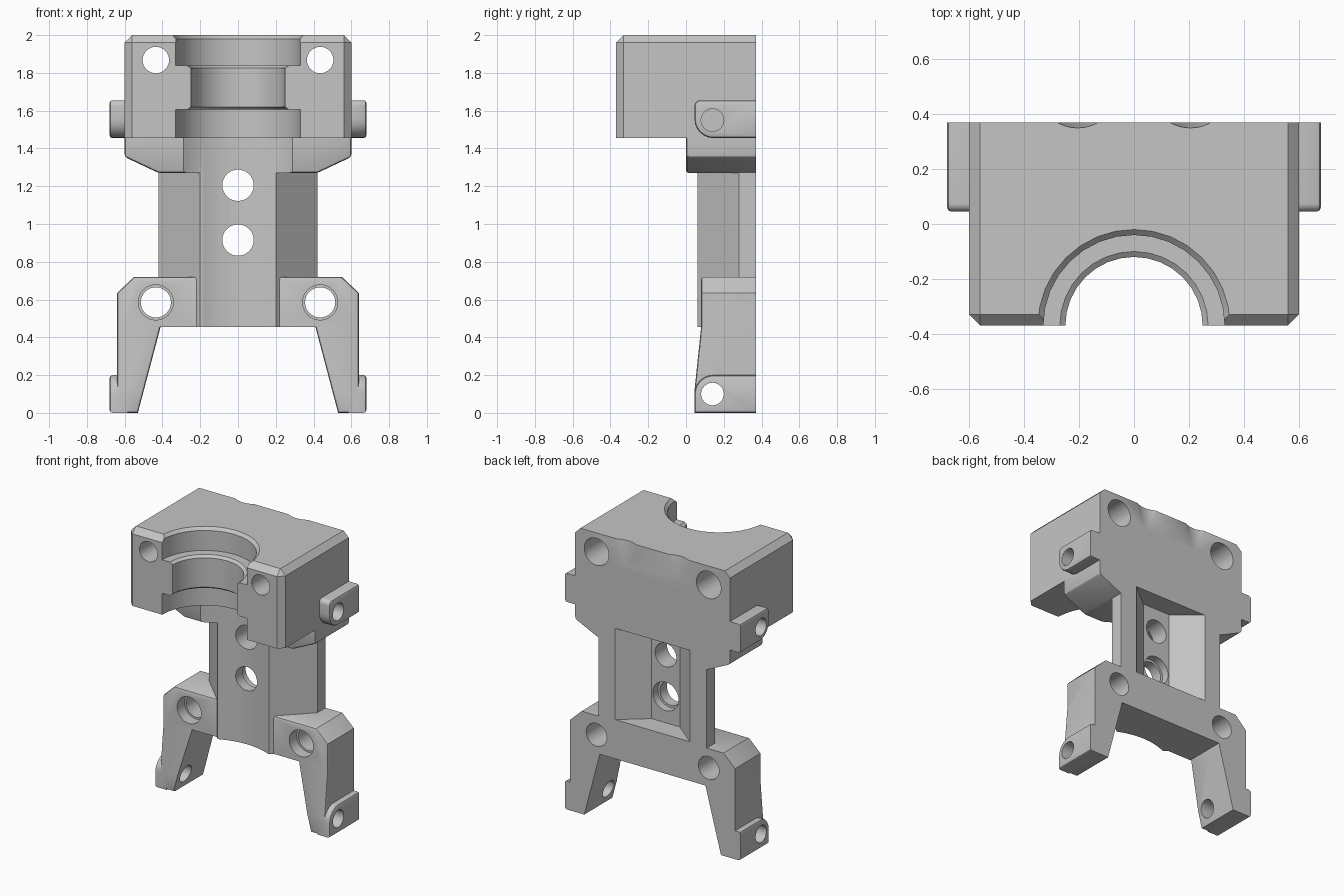
import bpy, bmesh, math

old = bpy.data.objects.get("Cube")
if old:
    bpy.data.objects.remove(old, do_unlink=True)

BACK = 0.37
FRONT = -BACK
HEAD_Z = 1.455
CROTCH_Z = 0.455


def place(axis, u, v, d):
    """Map profile coordinates (u, v) and depth d to model space."""
    return {"x": (d, u, v), "y": (u, d, v), "z": (u, v, d)}[axis]


def finish(name, bm):
    bmesh.ops.recalc_face_normals(bm, faces=bm.faces)
    mesh = bpy.data.meshes.new(name)
    bm.to_mesh(mesh)
    bm.free()
    ob = bpy.data.objects.new(name, mesh)
    bpy.context.collection.objects.link(ob)
    return ob


def bevel(bm, test, width, segments):
    edges = [e for e in bm.edges if len(e.link_faces) == 2
             and e.calc_face_angle(0) > 0.3
             and test((e.verts[0].co + e.verts[1].co) / 2)]
    bmesh.ops.bevel(bm, geom=edges, offset=width, segments=segments,
                    profile=0.5, affect="EDGES", clamp_overlap=True)


def prism(name, pts, axis, lo, hi, test=None, width=0.015, segments=2, shape=None):
    bm = bmesh.new()
    rings = [[bm.verts.new(place(axis, u, v, d)) for u, v in pts] for d in (lo, hi)]
    n = len(pts)
    for ring in rings:
        bm.faces.new(ring)
    for i in range(n):
        j = (i + 1) % n
        bm.faces.new((rings[0][i], rings[0][j], rings[1][j], rings[1][i]))
    if shape:
        shape(bm)
    bmesh.ops.recalc_face_normals(bm, faces=bm.faces)
    if test:
        bevel(bm, test, width, segments)
    return finish(name, bm)


def lathe(name, profile, axis, cu, cv, n=32):
    """Closed turned solid from (radius, depth) pairs."""
    bm = bmesh.new()
    rings = []
    for r, d in profile:
        angles = [2 * math.pi * i / n for i in range(n)]
        rings.append([bm.verts.new(place(axis, cu + r * math.cos(a), cv + r * math.sin(a), d))
                      for a in angles])
    bm.faces.new(rings[0])
    bm.faces.new(rings[-1])
    for a, b in zip(rings, rings[1:]):
        for i in range(n):
            j = (i + 1) % n
            bm.faces.new((a[i], a[j], b[j], b[i]))
    return finish(name, bm)


def combine(body, tool, operation):
    mod = body.modifiers.new("join", "BOOLEAN")
    mod.operation, mod.solver, mod.object = operation, "EXACT", tool
    bpy.context.view_layer.objects.active = body
    bpy.ops.object.modifier_apply(modifier=mod.name)
    bpy.data.objects.remove(tool, do_unlink=True)


def mirrored(half):
    return half + [(-u, v) for u, v in reversed(half)]


def rounded(u, v, r, start):
    """Quarter arc around (u, v) beginning at an angle in degrees."""
    return [(u + r * math.cos(math.radians(start + k * 15)),
             v + r * math.sin(math.radians(start + k * 15))) for k in range(7)]


# Collar that will carry the head
body = prism("bracket_body", mirrored([(0.6, HEAD_Z), (0.6, 1.355), (0.42, 1.27)]),
             "y", 0.0, BACK, lambda p: p.y < BACK - 0.01 and p.z < HEAD_Z - 0.01)

# Column with angled front corners
column = prism("column", mirrored([(0.2, 0.06), (0.42, 0.28), (0.42, BACK)]),
               "z", CROTCH_Z, 1.3)

# Crossbar at the top of the legs
crossbar = prism("crossbar", mirrored([(0.55, 0.72), (0.64, 0.635), (0.64, CROTCH_Z)]),
                 "y", 0.08, BACK, lambda p: p.y < 0.1 and p.z > CROTCH_Z + 0.01)
for part in (column, crossbar):
    combine(body, part, "UNION")

# Hollow channel down the front, concentric with the bore
channel = lathe("channel", [(0.47, 0.2), (0.47, 1.6)], "z", 0, FRONT, 64)
combine(body, channel, "DIFFERENCE")


# Legs, thicker in depth and narrower in width towards the feet
def slope_inside(bm):
    for v in bm.verts:
        if abs(v.co.x) < 0.5:
            inner = 0.53 - 0.12 * v.co.z / CROTCH_Z
            v.co.x = math.copysign(inner, v.co.x)


leg_side = [(BACK, CROTCH_Z), (0.08, CROTCH_Z), (0.045, 0.12), (0.045, 0.0), (BACK, 0.0)]
for side in (-1, 1):
    leg = prism("leg", leg_side, "x", side * 0.41, side * 0.64,
                lambda p: p.y < 0.1 and p.z < CROTCH_Z - 0.01 and abs(p.z - 0.12) > 0.01,
                shape=slope_inside)
    combine(body, leg, "UNION")


# Clamp head with chamfered top and front corners
def head_edge(p):
    return (abs(p.x) > 0.59) + (p.y < FRONT + 0.01) + (p.z > 1.99) >= 2


head = prism("head", mirrored([(0.6, FRONT), (0.6, BACK)]), "z", HEAD_Z, 2.0,
             head_edge, 0.04, 1)
combine(body, head, "UNION")

# Side lugs on the feet and the head
foot_lug = [(BACK, 0.0), (BACK, 0.2)] + rounded(0.145, 0.1, 0.1, 90) + [(0.045, 0.0)]
head_lug = ([(BACK, HEAD_Z), (BACK, 1.655)] + rounded(0.075, 1.625, 0.03, 90)
            + rounded(0.145, 1.555, 0.1, 180))
for side in (-1, 1):
    for name, pts, inner in (("foot_lug", foot_lug, 0.585), ("head_lug", head_lug, 0.55)):
        lug = prism(name, pts, "x", side * inner, side * 0.68,
                    lambda p: abs(p.x) > 0.67 and p.y < BACK - 0.01)
        combine(body, lug, "UNION")

# Stepped half bore through the head
cutters = [lathe("bore", [(0.33, 1.4), (0.33, 1.605), (0.27, 1.605), (0.25, 1.62),
                          (0.25, 1.825), (0.27, 1.84), (0.33, 1.84), (0.33, 1.98),
                          (0.37, 2.02)], "z", 0, FRONT)]

# Pocket in the back of the column
cutters.append(prism("pocket", mirrored([(0.352, 0.42), (0.11, 0.225)]), "z", 0.73, 1.37))

# Bolt holes, lug holes and shallow back grooves
for side in (-1, 1):
    cutters += [
        lathe("head_hole", [(0.07, -0.5), (0.07, 0.1), (0.095, 0.1), (0.095, 0.5)],
              "y", side * 0.435, 1.868),
        lathe("leg_hole", [(0.093, -0.1), (0.093, 0.16), (0.08, 0.16), (0.08, 0.5)],
              "y", side * 0.435, 0.585),
        lathe("foot_hole", [(0.06, side * 0.3), (0.06, side * 0.8)], "x", 0.14, 0.1),
        lathe("head_lug_hole", [(0.06, side * 0.5), (0.06, side * 0.8)], "x", 0.14, 1.55),
        lathe("groove", [(0.125, 1.79), (0.155, 2.04)], "z", side * 0.205, 0.5, 48),
    ]
cutters.append(lathe("upper_column_hole", [(0.083, -0.1), (0.083, 0.5)], "y", 0, 1.205))
cutters.append(lathe("lower_column_hole", [(0.083, -0.1), (0.083, 0.17), (0.1, 0.17),
                                           (0.1, 0.5)], "y", 0, 0.915))
for cutter in cutters:
    combine(body, cutter, "DIFFERENCE")

# Single grey material
grey = bpy.data.materials.new("machined_grey")
grey.use_nodes = True
colour = (0.56, 0.56, 0.56, 1)
grey.diffuse_color = colour
grey.node_tree.nodes["Principled BSDF"].inputs["Base Color"].default_value = colour
body.data.materials.clear()
body.data.materials.append(grey)

# Smooth round surfaces, keep machined edges sharp
bpy.ops.object.select_all(action="DESELECT")
body.select_set(True)
bpy.context.view_layer.objects.active = body
bpy.ops.object.shade_smooth_by_angle(angle=math.radians(30))
